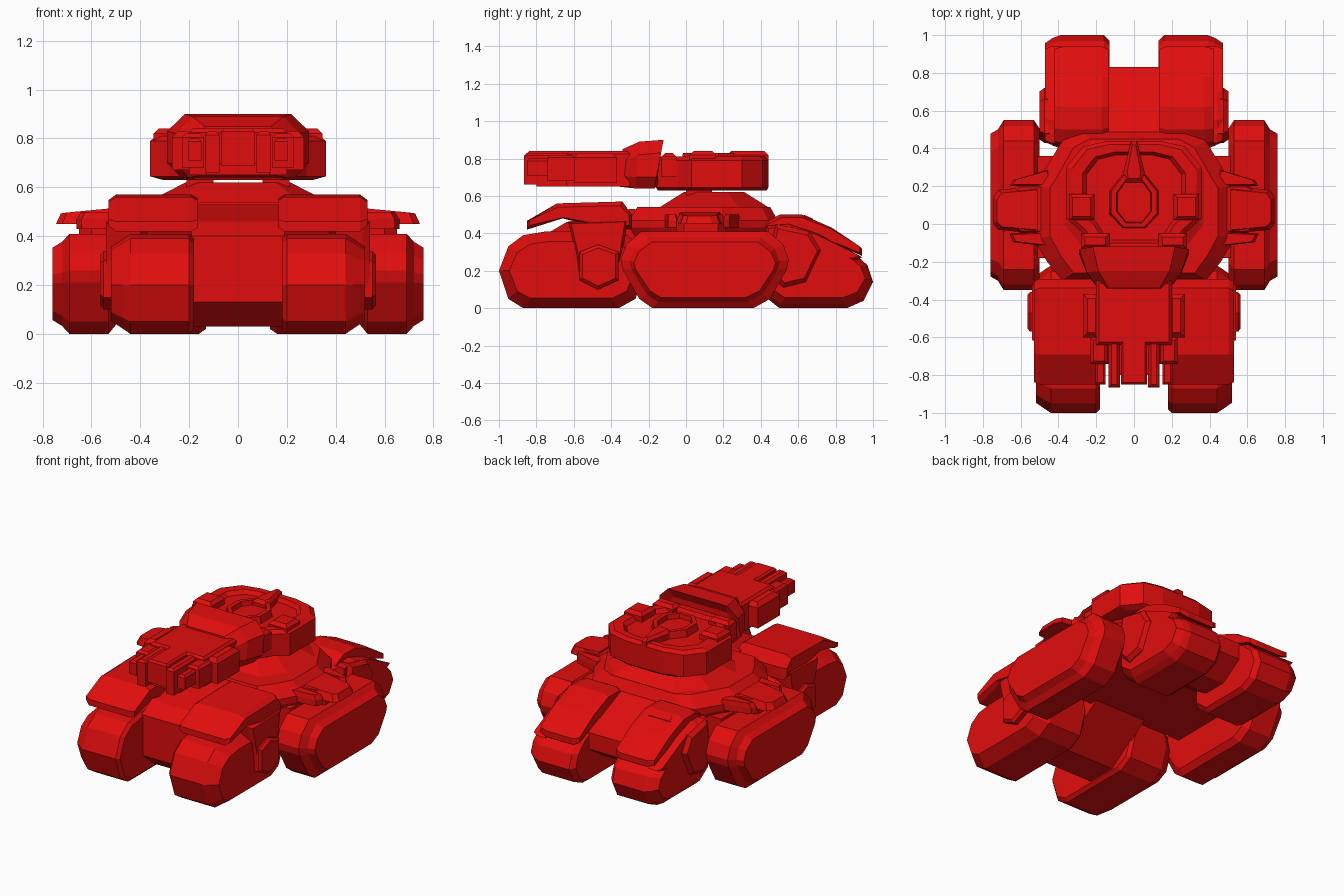
import bpy, bmesh

red = bpy.data.materials.new("bright_red")
red.diffuse_color = (0.75, 0.004, 0.004, 1)


def loft(name, rings, mirror=False):
    """Solid through rings of 3D points that have equal counts."""
    bm = bmesh.new()
    vs = [[bm.verts.new(p) for p in r] for r in rings]
    n = len(rings[0])
    for a, b in zip(vs, vs[1:]):
        for i in range(n):
            j = (i + 1) % n
            bm.faces.new((a[i], a[j], b[j], b[i]))
    bm.faces.new(vs[0])
    bm.faces.new(vs[-1])
    bmesh.ops.recalc_face_normals(bm, faces=bm.faces)
    me = bpy.data.meshes.new(name)
    bm.to_mesh(me)
    bm.free()
    me.materials.append(red)
    ob = bpy.data.objects.new(name, me)
    bpy.context.collection.objects.link(ob)
    if mirror:
        ob.modifiers.new("mirror", 'MIRROR').use_mirror_merge = False
    return ob


def scaled(prof, s, t):
    cx = (min(p[0] for p in prof) + max(p[0] for p in prof)) / 2
    cy = (min(p[1] for p in prof) + max(p[1] for p in prof)) / 2
    return [(cx + (x - cx) * s, cy + (y - cy) * t) for x, y in prof]


def side(name, prof, stations, mirror=True):
    """Side (y,z) profile swept over x; stations are (x, y scale, z scale)."""
    return loft(name, [[(x, *p) for p in scaled(prof, s, t)] for x, s, t in stations], mirror)


def plan(name, prof, stations, mirror=False):
    """Top (x,y) outline stacked over z; stations are (z, x scale, y scale)."""
    return loft(name, [[(*p, z) for p in scaled(prof, s, t)] for z, s, t in stations], mirror)


def sym(half):
    return half + [(-x, y) for x, y in reversed(half)]


def box(name, x0, x1, y0, y1, z0, z1, mirror=True, c=0.0):
    """Box with optional chamfer c on its top edges."""
    r = lambda d, z: [(x0 + d, y0 + d, z), (x1 - d, y0 + d, z), (x1 - d, y1 - d, z), (x0 + d, y1 - d, z)]
    rings = [r(0, z0), r(0, z1 - c), r(c, z1)] if c else [r(0, z0), r(0, z1)]
    return loft(name, rings, mirror)


# Track pods
mid = [(-.25, .05), (-.18, 0), (.36, 0), (.45, .05), (.54, .21), (.55, .26), (.52, .34),
       (.44, .41), (-.24, .41), (-.32, .34), (-.35, .26), (-.34, .21)]
side("middle_track", mid, [(.50, .9, .82), (.53, 1, 1), (.69, 1, 1), (.72, .89, .84), (.76, .84, .72)])
front = [(-.95, .05), (-.87, 0), (-.36, 0), (-.27, .05), (-.22, .2), (-.25, .34), (-.34, .41),
         (-.75, .41), (-.87, .39), (-.95, .33), (-1, .2)]
side("front_track", front, [(.18, .95, .9), (.20, 1, 1), (.44, 1, 1), (.47, .95, .9), (.52, .86, .74)])
rear = [(.40, .08), (.50, 0), (.86, 0), (.95, .04), (1, .14), (.97, .23), (.88, .31), (.7, .4), (.48, .43), (.40, .3)]
side("rear_track", rear, [(.13, .9, .9), (.16, 1, 1), (.39, 1, 1), (.43, .95, .9), (.47, .86, .74)])

# Hub plates hanging over the front and rear tracks
side("front_hub_arm", [(-.63, .46), (-.31, .47), (-.34, .3), (-.38, .16), (-.47, .1), (-.57, .15), (-.59, .3)],
     [(.40, 1, 1), (.51, 1, 1), (.54, .9, .95)])
side("front_hub", [(-.57, .3), (-.47, .34), (-.36, .3), (-.36, .15), (-.47, .1), (-.57, .15)],
     [(.5, 1, 1), (.55, 1, 1), (.565, .85, .85)])
side("rear_hub", [(.43, .2), (.52, .11), (.64, .14), (.72, .31), (.66, .41), (.48, .45)],
     [(.40, 1, 1), (.475, 1, 1), (.50, .88, .85)])

# Front fenders with sloped noses
side("front_fender", [(-.85, .42), (-.85, .46), (-.69, .56), (-.34, .57), (-.29, .5), (-.29, .42), (-.5, .44), (-.66, .48)],
     [(.165, 1, .8), (.19, 1, 1), (.50, 1, 1), (.53, .95, .7)])
# Rear fenders sloping backward
side("rear_fender", [(.41, .42), (.43, .46), (.5, .5), (.62, .5), (.78, .43), (.94, .32), (.94, .28), (.72, .38), (.55, .41)],
     [(.135, .94, .85), (.17, 1, 1), (.37, 1, 1), (.42, .96, .85)])
side("rear_fender_skirt", [(.42, .3), (.43, .44), (.55, .45), (.7, .4), (.94, .27), (.9, .25), (.68, .34)],
     [(.38, 1, 1), (.44, 1, 1), (.47, .95, .85)])
loft("fender_slot", [[(-.36, .68, .465), (-.2, .68, .465), (-.22, .63, .488), (-.34, .63, .488)],
                     [(-.36, .68, .478), (-.2, .68, .478), (-.22, .63, .5), (-.34, .63, .5)]])

# Central hull with a raised belly between the tracks
side("centre_hull", [(-.62, .03), (-.74, .13), (-.74, .40), (-.64, .46), (-.3, .53), (.4, .5), (.5, .47),
                     (.83, .33), (.83, .22), (.68, .12), (.52, .12), (.3, .26), (-.1, .26), (-.42, .03)],
     [(-.19, 1, 1), (.19, 1, 1)], False)
box("axle_block", -.51, .51, -.18, .36, .24, .41, False)

# Deck and turret base
deck = sym([(.28, .49), (.38, .44), (.49, .26), (.53, .2), (.53, -.08), (.46, -.2), (.38, -.3)])
plan("deck", deck, [(.38, .95, .93), (.43, 1, 1), (.47, 1, 1), (.54, .84, .9)])
base = sym([(.22, .44), (.37, .28), (.37, .0), (.26, -.14)])
plan("turret_base", base, [(.52, 1, 1), (.54, 1, 1), (.62, .58, .56)])
box("turret_foot", .1, .21, .0, .14, .57, .65)

# Side wings over the middle tracks
plan("wing_box", [(.48, -.05), (.60, -.05), (.65, -.01), (.65, .17), (.60, .21), (.48, .21)],
     [(.41, 1, 1), (.46, 1, 1), (.5, .9, .9)], True)
wing = [(.53, -.05), (.72, -.03), (.745, .0), (.745, .14), (.72, .18), (.53, .2)]
loft("wing_plate", [[(x, y, .45) for x, y in wing],
                    [(x - .02, .075 + (y - .075) * .85, .515 - max(0, x - .6) * .15) for x, y in wing]], True)
for nm, y0, y1, y2 in (("wing_front_fin", -.04, -.12, -.05), ("wing_rear_fin", .2, .29, .2)):
    plan(nm, [(.42, y0), (.45, y1), (.64, y1 * .8), (.66, y2)], [(.43, 1, 1), (.47, 1, 1), (.5, .85, .8)], True)

# Turret body with a shallow dish in its roof
body = sym([(.14, .44), (.27, .41), (.36, .3), (.36, .03), (.28, -.04), (.2, -.16)])
plan("turret_body", body, [(.63, .85, .97), (.645, 1, 1), (.79, 1, 1), (.81, .92, .94), (.81, .76, .8), (.785, .7, .75)])
box("turret_shoulder", .21, .345, .02, .16, .77, .84, c=.02)
box("turret_neck", .13, .28, -.13, -.05, .7, .83, c=.02)
hatch = sym([(.05, .25), (.11, .17), (.11, .06), (.05, -.01)])
plan("hatch_rim", hatch, [(.78, 1.2, 1.1), (.83, 1.1, 1.05), (.83, .85, .88), (.80, .8, .85)])
plan("hatch_spike", sym([(.015, .44), (.06, .26), (.05, .22)]), [(.78, 1, 1), (.82, 1, 1), (.84, .6, .8)])

# Flared shield in front of the turret
def shield_ring(w, z0, z1, y0, y1):
    pts = sym([(w * .75, z1), (w, z1 - .07), (w, z0 + .06), (w * .8, z0)])
    return [(x, y0 + (y1 - y0) * (z - z0) / (z1 - z0), z) for x, z in pts]

loft("shield", [shield_ring(.18, .65, .85, -.36, -.34), shield_ring(.25, .64, .89, -.27, -.25),
                shield_ring(.29, .64, .90, -.17, -.12), shield_ring(.26, .66, .84, -.15, -.15)])

# Gun block
box("gun_body", -.2, .2, -.64, -.3, .65, .84, False, .015)
box("gun_side_box", .18, .27, -.6, -.37, .67, .83, c=.025)
box("gun_core", -.07, .07, -.85, -.6, .69, .84, False, .012)
box("gun_inner_barrel", .075, .135, -.865, -.6, .66, .83, c=.015)
box("gun_outer_sleeve", .14, .23, -.74, -.6, .68, .82, c=.015)
box("gun_outer_barrel", .15, .205, -.85, -.7, .71, .80, c=.012)
box("gun_floor", -.13, .13, -.8, -.2, .65, .70, False)
